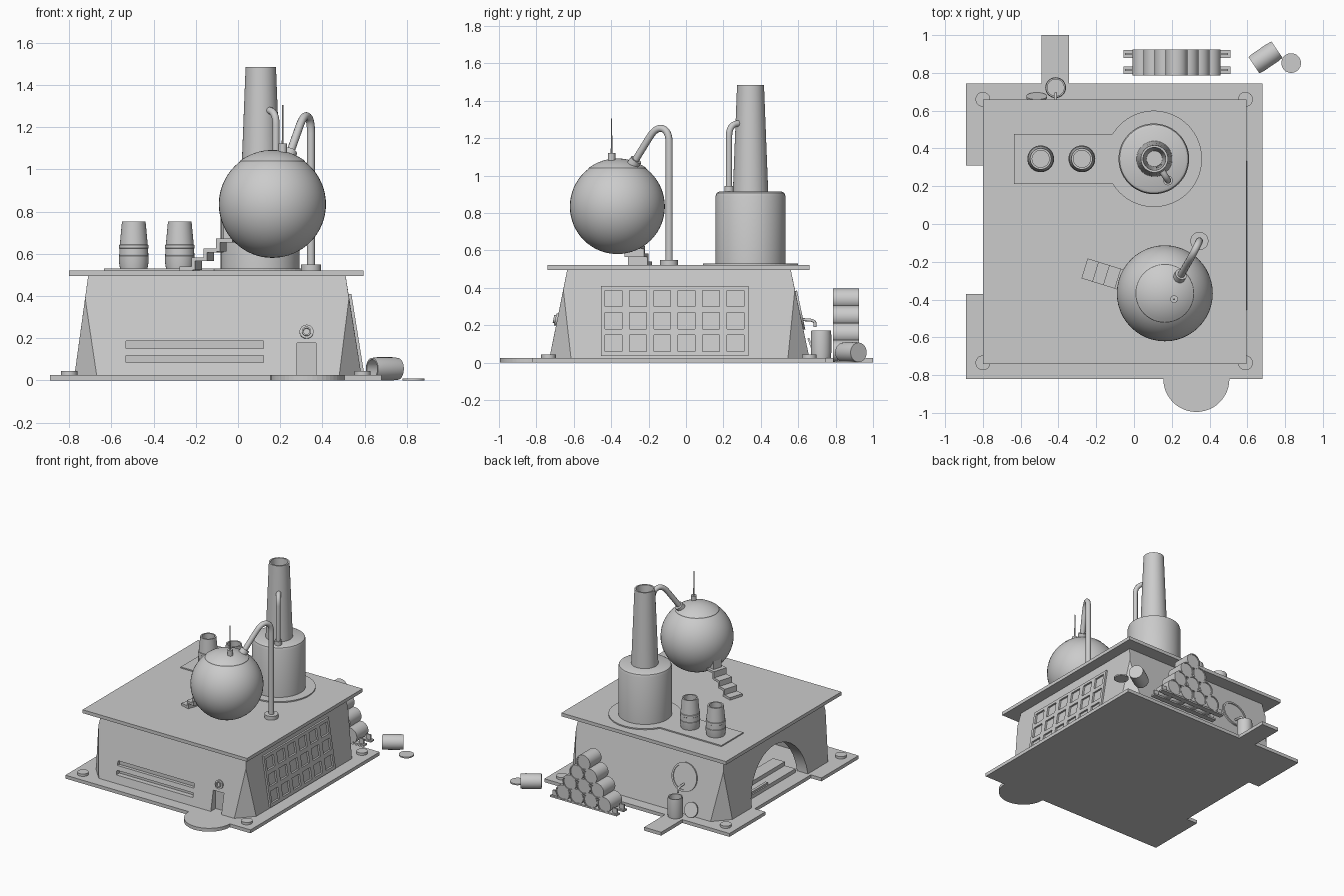
import bpy, bmesh, math
from math import sin, cos, pi, radians
from mathutils import Vector, Matrix

if "Cube" in bpy.data.objects:
    bpy.data.objects.remove(bpy.data.objects["Cube"])


def finish(name, bm, smooth=True, loc=(0, 0, 0), rot=(0, 0, 0)):
    bmesh.ops.recalc_face_normals(bm, faces=bm.faces)
    me = bpy.data.meshes.new(name)
    bm.to_mesh(me)
    bm.free()
    ob = bpy.data.objects.new(name, me)
    bpy.context.collection.objects.link(ob)
    ob.location, ob.rotation_euler = loc, rot
    if smooth:
        activate(ob)
        bpy.ops.object.shade_smooth_by_angle(angle=radians(35))
    return ob


def activate(ob):
    bpy.ops.object.select_all(action='DESELECT')
    ob.select_set(True)
    bpy.context.view_layer.objects.active = ob


def lathe(name, prof, loc=(0, 0, 0), rot=(0, 0, 0), n=32):
    bm = bmesh.new()
    vs = [bm.verts.new((r, 0, z)) for r, z in prof]
    es = [bm.edges.new(p) for p in zip(vs, vs[1:])]
    bmesh.ops.spin(bm, geom=vs + es, axis=(0, 0, 1), cent=(0, 0, 0), steps=n, angle=2 * pi)
    bmesh.ops.remove_doubles(bm, verts=bm.verts, dist=1e-5)
    return finish(name, bm, True, loc, rot)


def disc(name, r, h, loc, rot=(0, 0, 0)):
    return lathe(name, [(0, 0), (r, 0), (r, h), (0, h)], loc, rot)


def slab(name, pts, z0, z1):
    bm = bmesh.new()
    f = bm.faces.new([bm.verts.new((x, y, z0)) for x, y in pts])
    g = bmesh.ops.extrude_face_region(bm, geom=[f])['geom']
    bmesh.ops.translate(bm, verts=[v for v in g if isinstance(v, bmesh.types.BMVert)], vec=(0, 0, z1 - z0))
    return finish(name, bm, False)


def box(name, x0, x1, y0, y1, z0, z1):
    return slab(name, [(x0, y0), (x1, y0), (x1, y1), (x0, y1)], z0, z1)


def hull(name, pts):
    bm = bmesh.new()
    for p in pts:
        bm.verts.new(p)
    bmesh.ops.convex_hull(bm, input=bm.verts)
    bmesh.ops.dissolve_limit(bm, angle_limit=0.01, verts=bm.verts, edges=bm.edges)
    return finish(name, bm, False)


def pipe(name, pts, r, bend=0.06):
    pts = [Vector(p) for p in pts]
    path = [pts[0]]
    for a, b, c in zip(pts, pts[1:], pts[2:]):      # round each corner
        p = b + (a - b).normalized() * min(bend, (a - b).length * .5)
        q = b + (c - b).normalized() * min(bend, (c - b).length * .5)
        path += [p * (1 - t) ** 2 + b * 2 * t * (1 - t) + q * t * t for t in [i / 8 for i in range(9)]]
    path.append(pts[-1])
    cu = bpy.data.curves.new(name, 'CURVE')
    cu.dimensions, cu.bevel_depth, cu.bevel_resolution, cu.use_fill_caps = '3D', r, 4, True
    sp = cu.splines.new('POLY')
    sp.points.add(len(path) - 1)
    for s, p in zip(sp.points, path):
        s.co = (*p, 1)
    ob = bpy.data.objects.new(name, cu)
    bpy.context.collection.objects.link(ob)
    activate(ob)
    bpy.ops.object.convert(target='MESH')
    bpy.ops.object.shade_smooth_by_angle(angle=radians(40))


def cut(ob, cutter):
    m = ob.modifiers.new('cut', 'BOOLEAN')
    m.operation, m.solver, m.object = 'DIFFERENCE', 'EXACT', cutter
    activate(ob)
    bpy.ops.object.modifier_apply(modifier=m.name)
    bpy.data.objects.remove(cutter)


def arc(cx, cy, r, a0, a1, n):
    return [(cx + r * cos(radians(a0 + (a1 - a0) * i / n)), cy + r * sin(radians(a0 + (a1 - a0) * i / n)))
            for i in range(n + 1)]


# ground plate with round front step, back path and side notch
slab('ground_plate', [(-.89, -.82)] + arc(.33, -.82, .175, 180, 360, 24) +
     [(.68, -.82), (.68, .745), (-.345, .745), (-.345, 1), (-.49, 1), (-.49, .745), (-.89, .745),
      (-.89, .31), (-.80, .31), (-.80, -.37), (-.89, -.37)], 0, .026)
for x in (-.80, .59):
    for y in (-.735, .66):
        disc('corner_bolt', .039, .018, (x, y, .026))


# tapered building with corner facets
def shell(i, z0, z1):
    pts = [(x, y, z1) for x in (-.71 + i, .51 - i) for y in (-.635 + i, .56 - i)]
    pts += [(x, y, .39) for x in (-.7245 + i, .526 - i) for y in (-.656 + i, .582 - i)]
    for sx, x in ((1, -.775 + i), (-1, .585 - i)):
        for sy, y in ((1, -.73 + i), (-1, .66 - i)):
            pts += [(x + sx * .105, y, z0), (x, y + sy * .115, z0)]
    return pts


body = hull('building_walls', shell(0, .025, .497))
cut(body, hull('room_cutter', shell(.09, .01, .46)))
cut(body, disc('arch_cutter', .34, .4, (-.95, -.03, .026), (0, pi / 2, 0)))
for z0, z1 in ((.085, .118), (.152, .186)):
    cut(body, box('slot_cutter', -.53, .12, -.9, -.68, z0, z1))
cut(body, box('door_cutter', .28, .37, -.9, -.67, .02, .178))

# steps inside the side arch
box('inner_step_lower', -.69, -.6, -.34, .28, .026, .055)
box('inner_step_upper', -.6, -.5, -.34, .28, .026, .085)
box('inner_step_bar', -.68, -.66, -.02, .2, .055, .07)

# roof and raised tank platform
box('roof', -.80, .595, -.74, .66, .495, .521)
a = math.degrees(math.asin(.1325 / .255))
slab('tank_platform', [(-.635, .4775), (-.635, .2125)] + arc(.105, .345, .255, 180 + a, 540 - a, 48), .52, .53)

# window grid following the slope of the right wall
def wall_bar(name, y0, y1, z0, z1):
    wx = lambda z: .585 - (z - .025) * .16
    hull(name, [(wx(z) + d, y, z) for y in (y0, y1) for z in (z0, z1) for d in (-.01, .014)])


ys = [-.455] + [v for i in range(6) for v in (-.433 + i * .1305, -.343 + i * .1305)] + [.333]
zs = [.035, .06, .147, .18, .268, .3, .387, .41]
for i in range(0, len(ys), 2):
    wall_bar('window_mullion', ys[i], ys[i + 1], .035, .41)
for i in range(0, len(zs), 2):
    wall_bar('window_rail', ys[0], ys[-1], zs[i], zs[i + 1])

# front porthole
lathe('porthole', [(0, .005), (.015, .005), (.015, .02), (.022, .02), (.022, .01), (.033, .01), (.033, -.01)],
      (.325, -.689, .23), (radians(78.5), 0, 0))

# back round hatch, tap, water barrel and leaning lid
lathe('round_hatch', [(0, .004), (.092, .004), (.092, .01), (.106, .01), (.106, -.01)],
      (-.415, .606, .28), (radians(-78), 0, 0))
pipe('tap', [(-.415, .6, .232), (-.415, .69, .226), (-.415, .69, .19)], .008, .03)
CASK = [(0, 0), (.052, 0), (.055, .03), (.055, .12), (.052, .147), (.044, .147), (.044, .03), (0, .03)]
lathe('water_barrel', CASK, (-.415, .722, .026))
disc('leaning_lid', .055, .01, (-.515, .668, .078), (radians(-70), 0, 0))

# tank, chimney and its pipe
lathe('tank', [(0, .53), (.187, .53), (.187, .89), (.181, .907), (.168, .914), (0, .914)], (.105, .345, 0), n=48)
lathe('chimney', [(.095, .9), (.072, 1.485), (.06, 1.485), (.042, 1.1), (0, 1.1)], (.108, .345, 0), n=40)
pipe('chimney_pipe', [(.18, .23, .9), (.18, .23, 1.27), (.13, .31, 1.285)], .017)
disc('chimney_pipe_collar', .025, .035, (.18, .23, .91))

# two tapered vats
for x in (-.494, -.276):
    lathe('vat', [(0, .53), (.065, .53), (.07, .56), (.071, .59), (.069, .592), (.068, .625), (.07, .627),
                  (.069, .642), (.066, .645), (.056, .753), (.045, .753), (.05, .6), (0, .6)], (x, .345, 0))

# spherical vessel with cap and antenna
C = Vector((.163, -.367, .835))
bm = bmesh.new()
bmesh.ops.create_uvsphere(bm, u_segments=48, v_segments=32, radius=.254)
finish('sphere_vessel', bm, True, C)
lathe('sphere_cap', [(0, .257)] + [(.257 * sin(t), .257 * cos(t)) for t in [.08 * i for i in range(1, 9)]] +
      [(.157, .196)], C, n=48)
disc('antenna_base', .02, .055, (.212, -.398, 1.067))
lathe('antenna', [(.005, 1.1), (.003, 1.305), (0, 1.305)], (.212, -.398, 0), n=10)

# outlet pipe with collars
pipe('outlet_pipe', [(.24, -.285, 1.06), (.312, -.16, 1.262), (.346, -.09, 1.24), (.346, -.09, .53)], .019, .07)
ax = Vector((.072, .125, .18)).normalized()
disc('outlet_collar', .032, .035, (.238, -.285, 1.057), ax.to_track_quat('Z', 'Y').to_euler())
disc('outlet_foot', .048, .03, (.346, -.09, .52))

# zigzag stair to the vessel and its door
D = Vector((-.955, .297, 0)).normalized()
W = Vector((-D.y, D.x, 0))


def radial_box(name, d0, d1, w, z0, z1):
    hull(name, [(C.x + D.x * d + W.x * s, C.y + D.y * d + W.y * s, z)
                for d in (d0, d1) for s in (-w, w) for z in (z0, z1)])


for i, (d, z) in enumerate(((.445, .54), (.385, .583), (.325, .625), (.262, .672))):
    radial_box('stair_tread', d - (.065 if i < 3 else .08), d, .055, z - .018, z)
    radial_box('stair_riser', d - .018, d, .055, z - .06 if i else .52, z)
radial_box('vessel_door', .15, .232, .035, .672, .77)

# stacked barrels on a rack
for row in range(4):
    for k in range(4 - row):
        x = .225 + (k - (3 - row) / 2) * .117
        lathe('stacked_barrel', [(0, .006), (.05, .006), (.05, 0), (.058, 0), (.058, .14), (.05, .14),
                                 (.05, .134), (0, .134)], (x, .925, .062 + row * .0925), (pi / 2, 0, 0))
for y in (.815, .9):
    box('rack_rail', -.055, .51, y - .02, y + .02, 0, .012)
    for x in (-.03, .48):
        box('rack_stop', x - .018, x + .018, y - .006, y + .006, .01, .05)

# fallen open barrel and its lid
ang = radians(34)
lathe('fallen_barrel', CASK, (.757, .923, .055), (0, -pi / 2, ang))
disc('fallen_lid', .052, .01, (.832, .852, 0))
